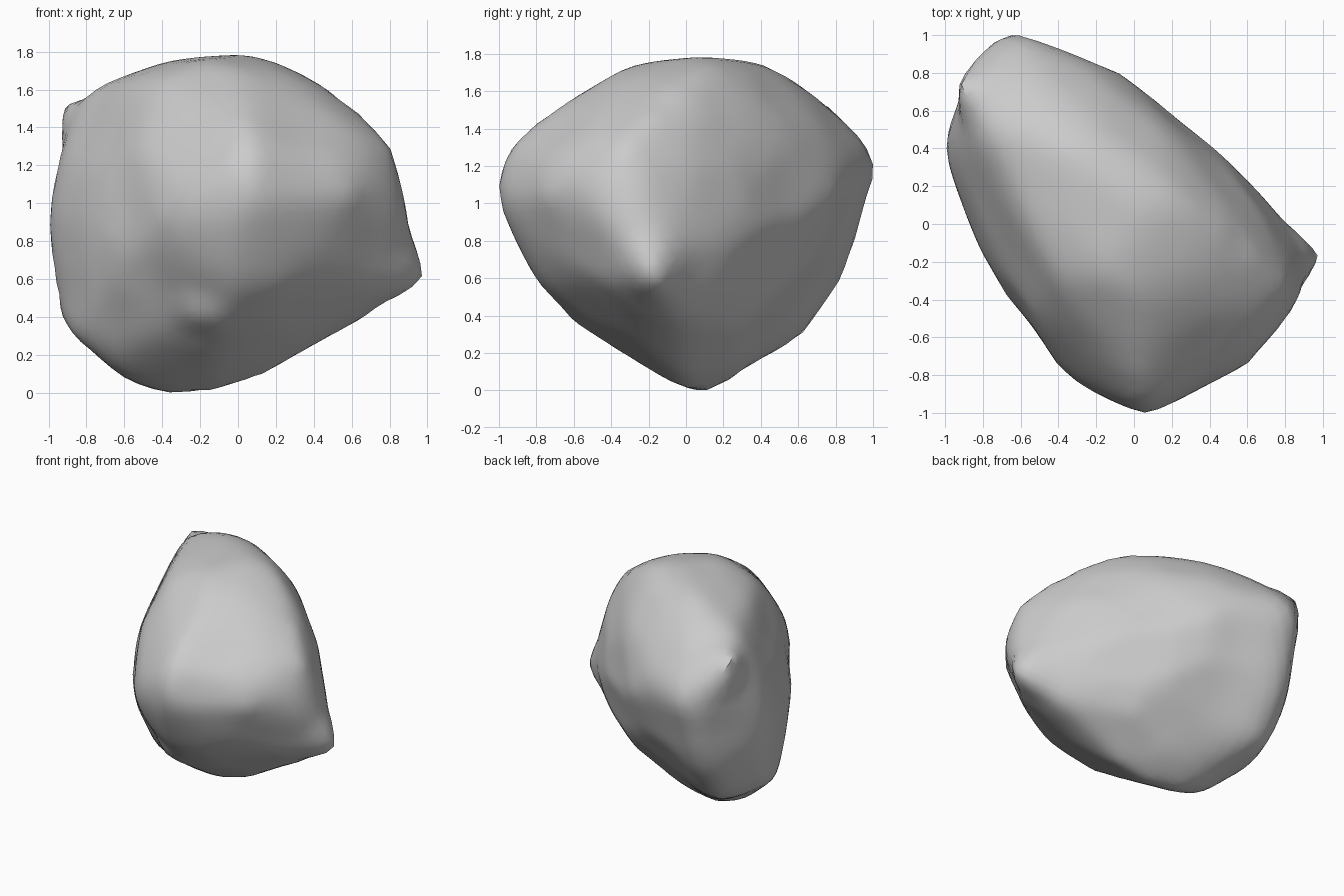
import bpy
import bmesh
from math import sqrt, sin, cos, radians, tau
from mathutils import Vector

default_cube = bpy.data.objects.get("Cube")
if default_cube:
    bpy.data.objects.remove(default_cube, do_unlink=True)

# Outlines of the boulder in hundredths: front (x, z), side (y, z), plan (x, y)
FRONT = [(-93, 151), (-36, 175), (-10, 178), (8, 177), (20, 173), (45, 161),
         (67, 141), (84, 114), (98, 62), (95, 55), (73, 46), (42, 24), (-2, 5),
         (-16, 0), (-36, 0), (-57, 4), (-77, 15), (-90, 26), (-96, 36),
         (-99, 62), (-98, 80)]
SIDE = [(-100, 111), (-95, 127), (-84, 138), (-63, 156), (-39, 170), (-15, 176),
        (14, 178), (38, 175), (70, 159), (87, 143), (97, 128), (100, 116),
        (85, 65), (66, 36), (43, 10), (21, 0), (-8, 3), (-34, 13), (-64, 38),
        (-86, 70), (-98, 96)]
PLAN = [(-65, 100), (-74, 96), (-94, 79), (-98, 53), (-99, 40), (-94, 18),
        (-69, -38), (-50, -66), (-36, -80), (-24, -88), (6, -100), (20, -95),
        (64, -72), (79, -58), (85, -42), (98, -16), (72, 9), (41, 42),
        (10, 66), (-16, 84), (-46, 95)]

# Slanted outlines across the body, measured from its centre
NEAR_SLANT = [(-44, 147), (-34, 147), (-9, 142), (22, 128), (56, 93), (76, 46),
              (87, -11), (97, -73), (95, -78), (73, -82), (37, -99), (2, -109),
              (-37, -105), (-63, -89), (-80, -83), (-101, -37), (-108, -19),
              (-107, 9), (-101, 46), (-64, 114)]
FAR_SLANT = [(-36, 115), (-7, 122), (25, 122), (49, 115), (70, 102), (85, 84),
             (103, 53), (108, 2), (102, -61), (96, -97), (88, -114), (65, -127),
             (45, -134), (14, -130), (-9, -116), (-45, -84), (-72, -49),
             (-98, 9), (-78, 69), (-59, 98)]
LOW_SLANT = [(-134, 34), (-121, 61), (-94, 79), (-64, 98), (-24, 113), (22, 117),
             (56, 115), (122, 97), (167, 76), (169, 68), (163, 34), (149, -43),
             (128, -84), (107, -105), (74, -119), (38, -117), (-20, -109),
             (-58, -94), (-83, -77), (-110, -43), (-130, 0)]
CENTRE = Vector((0, 0, 0.89))
X, Y, Z = Vector((1, 0, 0)), Vector((0, 1, 0)), Vector((0, 0, 1))
SOFTNESS = 0.015


def outline(points, unit=100, lift=0):
    return [(u / unit, v / unit - lift) for u, v in points]


def slanted(points, turn, tilt):
    """An outline with the right and up axes of its plane."""
    turn, tilt = radians(turn), radians(tilt)
    right = X * cos(turn) + Y * sin(turn)
    level = Y * cos(turn) - X * sin(turn)
    return outline(points, 141), right, level * sin(tilt) + Z * cos(tilt)


front = outline(FRONT, lift=CENTRE.z)
side = outline(SIDE, lift=CENTRE.z)
plan = outline(PLAN)
slants = [slanted(NEAR_SLANT, 36, 24), slanted(FAR_SLANT, 216, 24),
          slanted(LOW_SLANT, 144, -35)]
outlines = [(front, X, Z), (side, Y, Z), (plan, X, Y)] + slants


def extent(points, a, b):
    """Distance the outline extends along a 2D direction."""
    return max(a * u + b * v for u, v in points)


def blended_reach(n):
    """Blend the three upright outlines into the extent along n."""
    a, b, c = n
    total = (extent(plan, a, b) ** 2 + extent(side, b, c) ** 2
             + extent(front, a, c) ** 2)
    total -= (extent(plan, a, 0) ** 2 + extent(side, b, 0) ** 2
              + extent(front, 0, c) ** 2)
    return sqrt(max(total, 0.04))


def reach(n):
    """Correct the blend towards whichever slanted outlines lie close to n."""
    weights = sum(1 / (k * k + SOFTNESS) for k in n)
    correction = 0
    for points, right, up in slants:
        forward = right.cross(up)
        flat = (n - forward * n.dot(forward)).normalized()
        weight = 1 / (n.dot(forward) ** 2 + SOFTNESS)
        measured = extent(points, flat.dot(right), flat.dot(up))
        correction += weight * (measured - blended_reach(flat))
        weights += weight
    return blended_reach(n) + correction / weights


def sphere(detail):
    bm = bmesh.new()
    bmesh.ops.create_icosphere(bm, subdivisions=detail, radius=1)
    return bm


# Tangent planes that carve the boulder
cutter = sphere(4)
normals = [v.co.normalized() for v in cutter.verts]
planes = [(n, reach(n)) for n in normals]
cutter.free()

# Body: every point of a ball moves out to the nearest plane, then is worn smooth
body = sphere(5)
for v in body.verts:
    d = v.co.normalized()
    distance = min(h / n.dot(d) for n, h in planes if n.dot(d) > 0.15)
    v.co = CENTRE + d * distance
for _ in range(3):
    bmesh.ops.smooth_vert(body, verts=body.verts, factor=0.5,
                          use_axis_x=True, use_axis_y=True, use_axis_z=True)


def drag(vert, move, radius):
    """Move a point and, less and less, the surface around it."""
    start = vert.co.copy()
    for v in body.verts:
        gap = (v.co - start).length / radius
        if gap < 1:
            v.co += move * (1 - gap) ** 2 * (1 + gap)


def chip(tip, radius):
    """Draw the surface out to a small pointed corner."""
    tip = Vector(tip)
    nearest = min(body.verts, key=lambda v: (v.co - tip).length)
    drag(nearest, tip - nearest.co, radius)


# Chips on the rear corner, the side corner and the lower front
chip((-0.94, 0.79, 1.5), 0.28)
chip((0.98, -0.16, 0.61), 0.28)
chip((-0.27, -0.61, 0.38), 0.22)

# Sculpt the rim seen along each outline until it meets that outline
STEPS = 40
for _ in range(4):
    for points, right, up in outlines:
        for step in range(STEPS):
            a, b = cos(tau * step / STEPS), sin(tau * step / STEPS)
            n = right * a + up * b
            rim = max(body.verts, key=lambda v: n.dot(v.co))
            gap = extent(points, a, b) - n.dot(rim.co - CENTRE)
            drag(rim, n * gap * 0.7, 0.5)
bmesh.ops.recalc_face_normals(body, faces=body.faces)

mesh = bpy.data.meshes.new("boulder")
body.to_mesh(mesh)
body.free()
boulder = bpy.data.objects.new("boulder", mesh)
bpy.context.collection.objects.link(boulder)

# Plain stone colour
stone = bpy.data.materials.new("grey_stone")
stone.use_nodes = True
colour = (0.6, 0.6, 0.6, 1)
stone.diffuse_color = colour
stone.node_tree.nodes["Principled BSDF"].inputs["Base Color"].default_value = colour
mesh.materials.append(stone)

bpy.ops.object.select_all(action="DESELECT")
boulder.select_set(True)
bpy.context.view_layer.objects.active = boulder
bpy.ops.object.shade_smooth_by_angle(angle=0.7)
